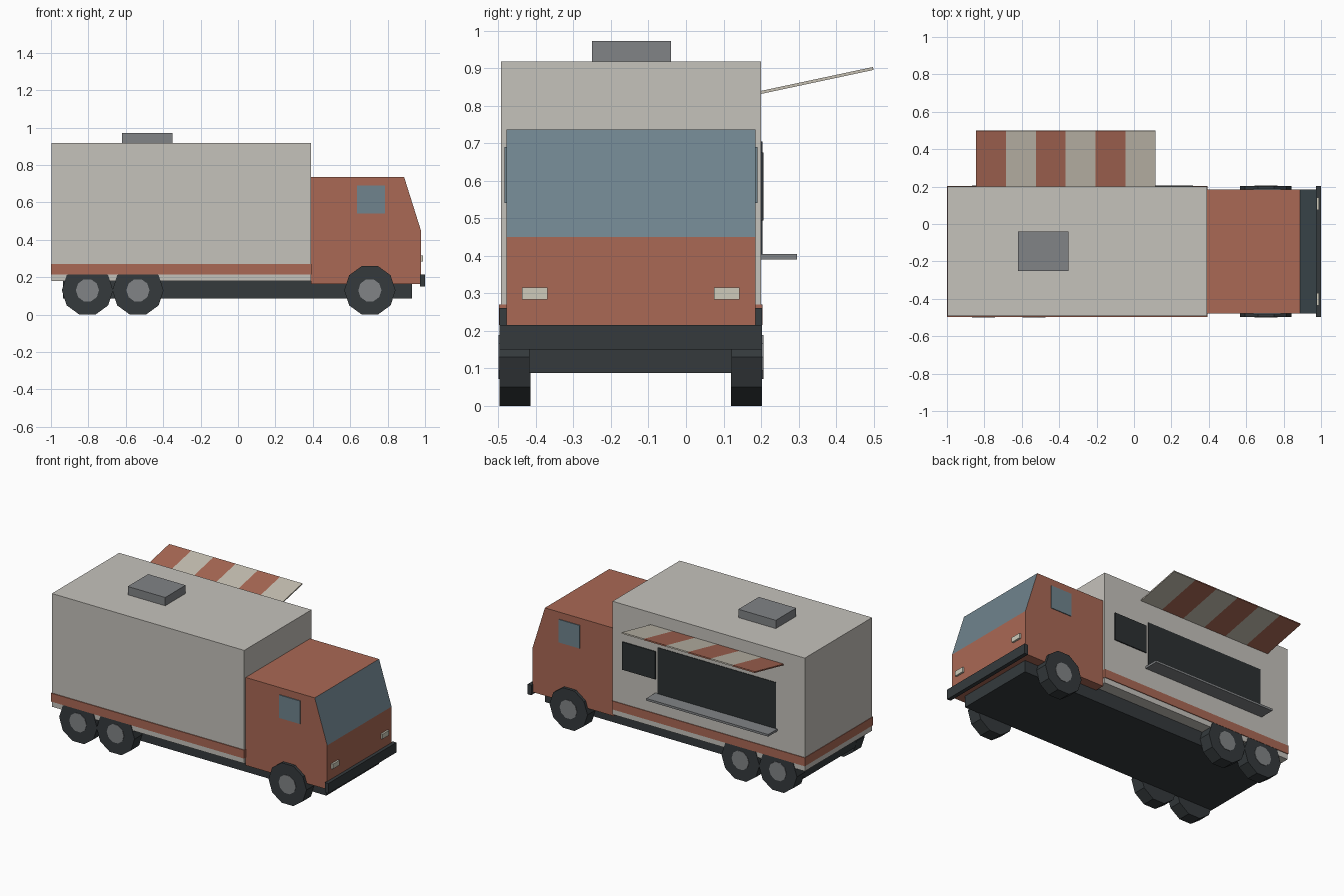
import bpy, bmesh, math

if "Cube" in bpy.data.objects:
    bpy.data.objects.remove(bpy.data.objects["Cube"])

CY = -0.147  # centre line of the truck body


def mat(name, r, g, b):
    m = bpy.data.materials.new(name)
    m.diffuse_color = (r, g, b, 1)
    m.use_nodes = True
    m.node_tree.nodes["Principled BSDF"].inputs["Base Color"].default_value = m.diffuse_color
    return m


RED = mat("red paint", 0.40, 0.14, 0.09)
CREAM = mat("cream paint", 0.56, 0.54, 0.50)
AWNING = mat("awning cream", 0.56, 0.52, 0.44)
GREY = mat("grey metal", 0.22, 0.23, 0.24)
DARK = mat("dark rubber", 0.035, 0.042, 0.046)
HOLE = mat("dark opening", 0.025, 0.03, 0.032)
GLASS = mat("glass", 0.16, 0.23, 0.27)
LAMP = mat("lamp", 0.62, 0.60, 0.50)


def make(name, bm, *mats):
    bmesh.ops.recalc_face_normals(bm, faces=bm.faces)
    me = bpy.data.meshes.new(name)
    bm.to_mesh(me)
    bm.free()
    ob = bpy.data.objects.new(name, me)
    bpy.context.collection.objects.link(ob)
    for m in mats:
        me.materials.append(m)
    return ob


def box(name, x, y, z, m):
    bm = bmesh.new()
    bmesh.ops.create_cube(bm, size=1)
    for v in bm.verts:
        v.co = [(a[0] + a[1]) / 2 + c * (a[1] - a[0]) for a, c in zip((x, y, z), v.co)]
    return make(name, bm, m)


def prism(name, profile, y0, y1, *mats):
    # xz profile extruded along y
    bm = bmesh.new()
    f = bm.faces.new([bm.verts.new((x, y0, z)) for x, z in profile])
    ext = bmesh.ops.extrude_face_region(bm, geom=[f])["geom"]
    for v in ext:
        if isinstance(v, bmesh.types.BMVert):
            v.co.y = y1
    if len(mats) > 1:  # sloping front face becomes the windscreen
        for g in bm.faces:
            if all(v.co.x > 0.85 and v.co.z > 0.4 for v in g.verts):
                g.material_index = 1
    return make(name, bm, *mats)


def decagon(x, z, r):
    return [(x + r * math.cos(k * math.pi / 5), z + r * math.sin(k * math.pi / 5)) for k in range(10)]


# Main body, trim band and roof vent
box("body_box", (-0.997, 0.39), (-0.493, 0.20), (0.18, 0.918), CREAM)
box("trim_band", (-1.0, 0.392), (-0.4985, 0.2045), (0.215, 0.27), RED)
box("roof_vent", (-0.62, -0.35), (-0.25, -0.04), (0.91, 0.972), GREY)

# Cab with windscreen
prism("cab", [(0.39, 0.163), (0.978, 0.163), (0.978, 0.45), (0.888, 0.736), (0.39, 0.736)],
      -0.478, 0.185, RED, GLASS)

# Chassis and bumper
box("chassis", (-0.935, 0.93), (-0.418, 0.123), (0.087, 0.185), DARK)
box("front_bumper", (0.974, 1.0), (-0.497, 0.203), (0.15, 0.215), DARK)

# Parts mirrored on both sides of the centre line
for side, s in (("right", -1), ("left", 1)):
    def span(a, b):
        return sorted((CY + s * a, CY + s * b))
    box(side + "_cab_window", (0.635, 0.785), span(0.325, 0.337), (0.54, 0.69), GLASS)
    box(side + "_headlight", (0.97, 0.99), span(0.222, 0.29), (0.283, 0.315), LAMP)
    for i, x in enumerate((-0.805, -0.535, 0.705)):
        prism(f"{side}_tyre_{i + 1}", decagon(x, 0.13, 0.137), *span(0.267, 0.350), DARK)
        prism(f"{side}_hub_{i + 1}", decagon(x, 0.13, 0.062), *span(0.30, 0.353), GREY)

# Serving side: hatch, small window and counter
box("serving_hatch", (-0.79, 0.062), (0.19, 0.2035), (0.403, 0.705), HOLE)
box("small_window", (0.078, 0.315), (0.19, 0.207), (0.494, 0.675), HOLE)
box("counter_shelf", (-0.80, 0.08), (0.195, 0.296), (0.39, 0.404), GREY)

# Striped awning
bm = bmesh.new()
rows = [[bm.verts.new((-0.845 + 0.16 * i, y, z)) for y, z in ((0.199, 0.835), (0.499, 0.899))]
        for i in range(7)]
for i in range(6):
    f = bm.faces.new((rows[i][0], rows[i + 1][0], rows[i + 1][1], rows[i][1]))
    f.material_index = i % 2
awning = make("awning", bm, RED, AWNING)
mod = awning.modifiers.new("thickness", "SOLIDIFY")
mod.thickness = 0.008
mod.offset = 0
